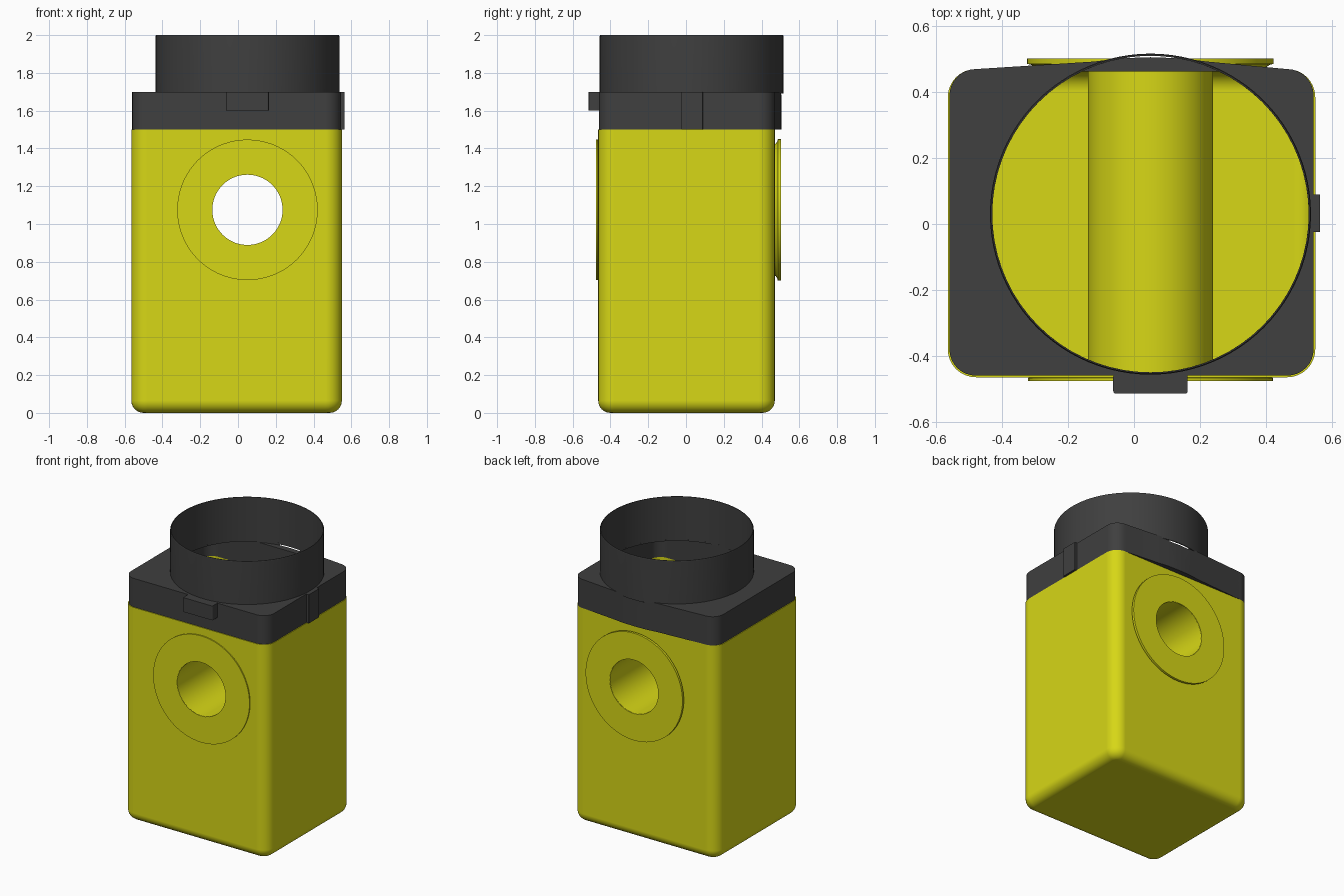
import bpy
import bmesh
from math import sin, cos, pi, tau
from mathutils import Matrix, Vector

if "Cube" in bpy.data.objects:
    bpy.data.objects.remove(bpy.data.objects["Cube"], do_unlink=True)

CX, HOLE_Z, RING_Y = 0.05, 1.075, 0.03


def material(name, rgb):
    m = bpy.data.materials.new(name)
    m.use_nodes = True
    m.diffuse_color = (*rgb, 1)
    m.node_tree.nodes["Principled BSDF"].inputs["Base Color"].default_value = (*rgb, 1)
    return m


yellow = material("yellow plastic", (0.68, 0.68, 0.008))
charcoal = material("charcoal plastic", (0.05, 0.05, 0.05))


def finish(name, bm, mat):
    bmesh.ops.recalc_face_normals(bm, faces=bm.faces)
    mesh = bpy.data.meshes.new(name)
    bm.to_mesh(mesh)
    bm.free()
    ob = bpy.data.objects.new(name, mesh)
    bpy.context.collection.objects.link(ob)
    mesh.materials.append(mat)
    return ob


def activate(ob):
    bpy.ops.object.select_all(action="DESELECT")
    ob.select_set(True)
    bpy.context.view_layer.objects.active = ob


def apply(ob, kind, **settings):
    mod = ob.modifiers.new(kind, kind)
    for key, value in settings.items():
        setattr(mod, key, value)
    activate(ob)
    bpy.ops.object.modifier_apply(modifier=mod.name)


def cut(ob, cutter):
    apply(ob, "BOOLEAN", object=cutter, operation="DIFFERENCE", solver="EXACT")
    bpy.data.objects.remove(cutter, do_unlink=True)


def smooth(ob):
    activate(ob)
    bpy.ops.object.shade_smooth_by_angle(angle=pi / 6)
    mod = ob.modifiers.new("even shading", "WEIGHTED_NORMAL")
    mod.keep_sharp = True


def corner(x, y, r, start, n=8):
    """Quarter-circle of points around a corner centre."""
    return [(x + r * cos(start + pi / 2 * i / n), y + r * sin(start + pi / 2 * i / n))
            for i in range(n + 1)]


def outline(x0, x1, y0, y1, r, back=()):
    """Rounded rectangle with optional extra points along the back edge."""
    return (corner(x1 - r, y1 - r, r, 0) + list(back) + corner(x0 + r, y1 - r, r, pi / 2)
            + corner(x0 + r, y0 + r, r, pi) + corner(x1 - r, y0 + r, r, 1.5 * pi))


def prism(name, points, z0, z1, mat):
    bm = bmesh.new()
    face = bm.faces.new([bm.verts.new((x, y, z0)) for x, y in points])
    top = bmesh.ops.extrude_face_region(bm, geom=[face])["geom"]
    bmesh.ops.translate(bm, verts=[v for v in top if isinstance(v, bmesh.types.BMVert)],
                        vec=(0, 0, z1 - z0))
    return finish(name, bm, mat)


def lathe(name, profile, centre, mat, along_y=False, n=72):
    """Spin a closed (radius, height) profile; along_y lays the axis front to back."""
    bm = bmesh.new()
    rings = []
    for i in range(n):
        a = tau * i / n
        rings.append([bm.verts.new((r * cos(a), h, r * sin(a)) if along_y
                                   else (r * cos(a), r * sin(a), h)) for r, h in profile])
    for i in range(n):
        a, b = rings[i], rings[(i + 1) % n]
        for j in range(len(profile)):
            k = (j + 1) % len(profile)
            bm.faces.new((a[j], a[k], b[k], b[j]))
    bmesh.ops.translate(bm, verts=bm.verts, vec=centre)
    return finish(name, bm, mat)


def cylinder(name, radius, depth, centre, along_y, mat):
    bm = bmesh.new()
    turn = Matrix.Rotation(pi / 2, 4, "X") if along_y else Matrix()
    bmesh.ops.create_cone(bm, cap_ends=True, segments=72, radius1=radius, radius2=radius,
                          depth=depth, matrix=Matrix.Translation(centre) @ turn)
    return finish(name, bm, mat)


# Hollow body: open-topped box with rounded corners and floor edge
body = prism("body", outline(-0.565, 0.55, -0.465, 0.47, 0.085), 0, 1.5, yellow)
bm = bmesh.new()
bm.from_mesh(body.data)
floor_edges = [e for e in bm.edges if all(v.co.z < 0.001 for v in e.verts)]
bmesh.ops.bevel(bm, geom=floor_edges, offset=0.065, segments=6, profile=0.5, affect="EDGES")
lids = [f for f in bm.faces if all(v.co.z > 1.499 for v in f.verts)]
bmesh.ops.delete(bm, geom=lids, context="FACES_ONLY")
bm.to_mesh(body.data)
bm.free()
apply(body, "SOLIDIFY", thickness=0.008, offset=-1)
cut(body, cylinder("bore_cutter", 0.188, 2, (CX, 0, HOLE_Z), True, yellow))
smooth(body)

# Tube passing through the body and its two raised flanges
axis = (CX, 0, HOLE_Z)
smooth(lathe("through_tube", [(0.186, -0.474), (0.19, -0.474), (0.19, 0.499), (0.186, 0.499)],
             axis, yellow, True))
smooth(lathe("front_flange", [(0.187, -0.46), (0.365, -0.46), (0.372, -0.468),
                              (0.372, -0.476), (0.187, -0.476)], axis, yellow, True))
smooth(lathe("back_flange", [(0.187, 0.465), (0.345, 0.465), (0.352, 0.476), (0.362, 0.483),
                             (0.374, 0.486), (0.374, 0.502), (0.187, 0.502)],
             axis, yellow, True))

# Collar with a gently bulged back, hollowed from below and opened at the top
bulge = [(CX + dx, y) for dx, y in ((0.17, 0.493), (0.09, 0.503), (0, 0.506),
                                    (-0.09, 0.503), (-0.17, 0.493))]
collar = prism("collar", outline(-0.56, 0.545, -0.46, 0.47, 0.08, bulge), 1.5, 1.7, charcoal)
cut(collar, prism("cavity_cutter", outline(-0.552, 0.537, -0.452, 0.462, 0.074),
                  1.4, 1.69, charcoal))
cut(collar, cylinder("opening_cutter", 0.48, 0.4, (CX, RING_Y, 1.885), False, charcoal))
smooth(collar)

# Round neck ring
smooth(lathe("neck_ring", [(0.48, 1.69), (0.487, 1.69), (0.487, 1.994), (0.484, 2.0),
                           (0.48, 2.0)], (CX, RING_Y, 0), charcoal, n=96))

# Locating tabs on the front and one side
smooth(prism("front_tab", outline(-0.063, 0.163, -0.515, -0.455, 0.008), 1.6, 1.7, charcoal))
smooth(prism("side_tab", outline(0.54, 0.565, -0.025, 0.09, 0.004), 1.5, 1.7, charcoal))
